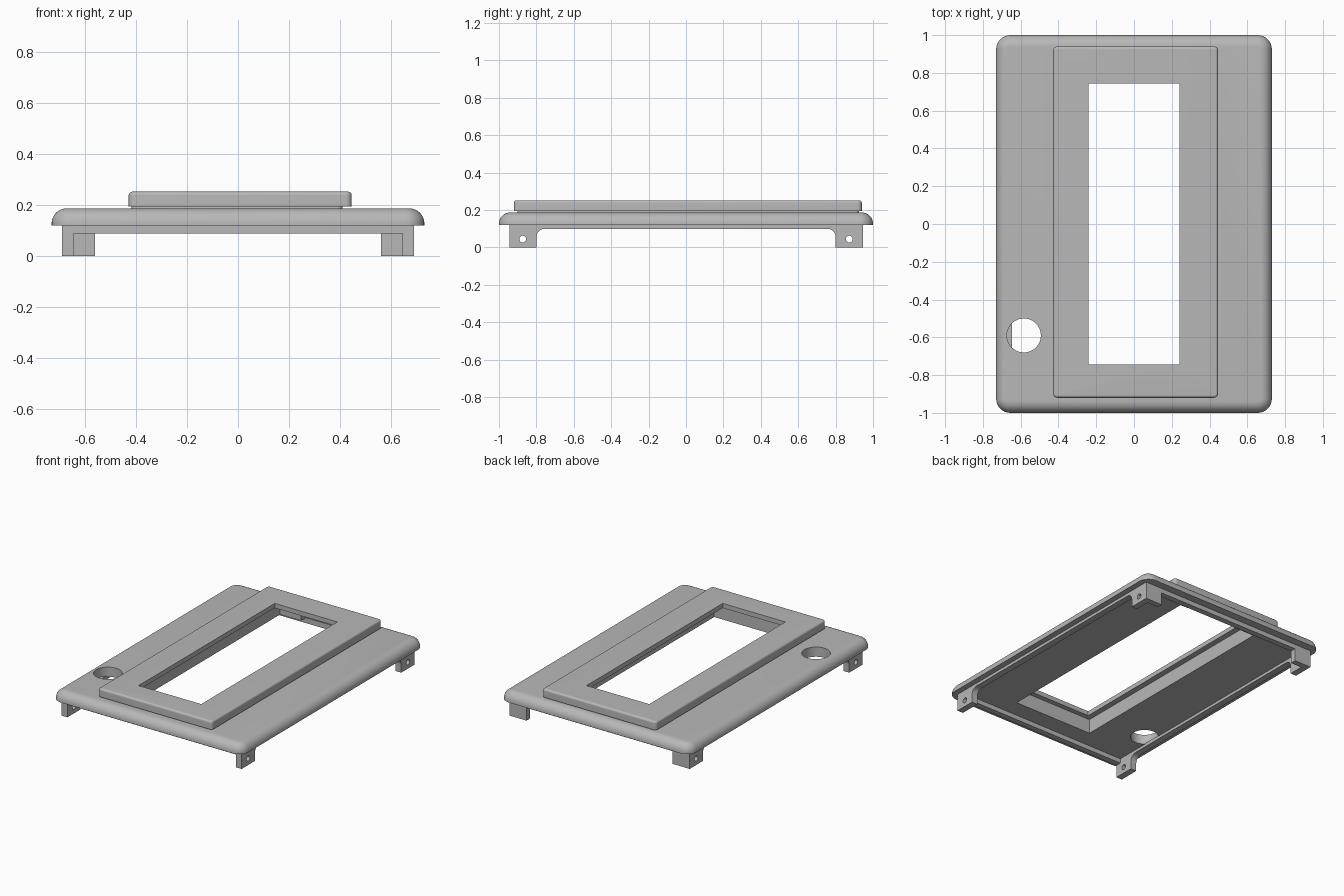
import bpy, bmesh
from math import sin, cos, pi, radians

cube = bpy.data.objects.get("Cube")
if cube:
    bpy.data.objects.remove(cube, do_unlink=True)

grey = bpy.data.materials.new("plain_grey")
grey.use_nodes = True
grey.diffuse_color = (0.48, 0.48, 0.48, 1)
grey.node_tree.nodes["Principled BSDF"].inputs["Base Color"].default_value = grey.diffuse_color


def finish(name, bm):
    bmesh.ops.recalc_face_normals(bm, faces=bm.faces)
    mesh = bpy.data.meshes.new(name)
    bm.to_mesh(mesh)
    bm.free()
    mesh.materials.append(grey)
    obj = bpy.data.objects.new(name, mesh)
    bpy.context.collection.objects.link(obj)
    return obj


def rounded_ring(bm, x0, x1, y0, y1, r, z, steps=8):
    """Rounded rectangle of vertices at height z."""
    corners = [(x1 - r, y1 - r), (x0 + r, y1 - r), (x0 + r, y0 + r), (x1 - r, y0 + r)]
    ring = []
    for q, (cx, cy) in enumerate(corners):
        for i in range(steps + 1):
            a = (q + i / steps) * pi / 2
            ring.append(bm.verts.new((cx + r * cos(a), cy + r * sin(a), z)))
    return ring


def slab(name, x, y, z, corner, top_round, steps=8):
    """Rounded slab with a quarter-round along its top edge."""
    bm = bmesh.new()
    rings = [rounded_ring(bm, *x, *y, corner, z[0])]
    for i in range(steps + 1):
        a = i / steps * pi / 2
        d = top_round * (1 - cos(a))
        height = z[1] - top_round * (1 - sin(a))
        rings.append(rounded_ring(bm, x[0] + d, x[1] - d, y[0] + d, y[1] - d, corner - d, height))
    n = len(rings[0])
    for low, high in zip(rings, rings[1:]):
        for i in range(n):
            j = (i + 1) % n
            bm.faces.new((low[i], low[j], high[j], high[i]))
    bm.faces.new(rings[0])
    bm.faces.new(rings[-1])
    return finish(name, bm)


def box(name, x, y, z):
    bm = bmesh.new()
    bmesh.ops.create_cube(bm, size=1)
    for v in bm.verts:
        v.co = [lo + (c + 0.5) * (hi - lo) for c, (lo, hi) in zip(v.co, (x, y, z))]
    return finish(name, bm)


def cylinder(name, centre, radius, depth, along_x=False):
    bm = bmesh.new()
    bmesh.ops.create_cone(bm, cap_ends=True, segments=40, radius1=radius, radius2=radius, depth=depth)
    for v in bm.verts:
        x, y, z = v.co
        px, py, pz = (z, y, -x) if along_x else (x, y, z)
        v.co = (centre[0] + px, centre[1] + py, centre[2] + pz)
    return finish(name, bm)


def cut(obj, cutters):
    """Subtract the cutters and remove them."""
    for c in cutters:
        mod = obj.modifiers.new("cut", "BOOLEAN")
        mod.operation = "DIFFERENCE"
        mod.solver = "EXACT"
        mod.object = c
    bpy.context.view_layer.update()
    deps = bpy.context.evaluated_depsgraph_get()
    mesh = bpy.data.meshes.new_from_object(obj.evaluated_get(deps))
    obj.modifiers.clear()
    obj.data = mesh
    for c in cutters:
        bpy.data.objects.remove(c, do_unlink=True)


def pocket_cutters():
    """Recess under the window, with a notch at the back."""
    return [box("pocket_cutter", (-0.28, 0.33), (-0.78, 0.86), (0.05, 0.22)),
            box("notch_cutter", (-0.12, 0.27), (0.8, 0.91), (0.05, 0.215))]


# Base plate with round hole
plate = slab("base_plate", (-0.73, 0.73), (-1, 1), (0.12, 0.187), 0.075, 0.06)
cut(plate, pocket_cutters() + [cylinder("round_hole_cutter", (-0.583, -0.59, 0.15), 0.09, 0.3)])

# Raised window frame standing on a thin foot
frame = slab("window_frame", (-0.428, 0.445), (-0.92, 0.94), (0.194, 0.252), 0.022, 0.014)
cut(frame, pocket_cutters() + [box("window_cutter", (-0.24, 0.24), (-0.745, 0.745), (0.1, 0.3))])
foot = slab("frame_foot", (-0.418, 0.41), (-0.9, 0.925), (0.18, 0.2), 0.02, 0.001)
cut(foot, pocket_cutters())

# Side walls: legs joined by a filleted strip, with a screw hole in each leg
fillet = [(0.755 + 0.045 * sin(a), 0.055 + 0.045 * cos(a))
          for a in (i / 8 * pi / 2 for i in range(9))]
half = fillet + [(0.8, 0), (0.945, 0), (0.945, 0.125)]
profile = half + [(-y, z) for y, z in reversed(half)]
walls = []
for side, label in ((1, "left"), (-1, "right")):
    bm = bmesh.new()
    face = bm.faces.new([bm.verts.new((side * 0.645, y, z)) for y, z in profile])
    ext = bmesh.ops.extrude_face_region(bm, geom=[face])
    for v in ext["geom"]:
        if isinstance(v, bmesh.types.BMVert):
            v.co.x = side * 0.69
    wall = finish(label + "_wall_and_legs", bm)
    cut(wall, [cylinder("screw_hole_cutter", (side * 0.667, y, 0.045), 0.018, 0.2, True)
               for y in (-0.873, 0.873)])
    walls.append(wall)
    # Return that turns each back leg into an angle bracket
    box(label + "_back_leg_return", sorted((side * 0.56, side * 0.65)), (0.905, 0.945), (0, 0.1))

# Rim strips under the front and back edges
box("front_rim", (-0.65, 0.65), (-0.945, -0.905), (0.088, 0.125))
box("back_rim", (-0.65, 0.65), (0.905, 0.945), (0.088, 0.125))

# Smooth the rounded edges
bpy.ops.object.select_all(action="DESELECT")
for obj in [plate, frame, foot] + walls:
    obj.select_set(True)
bpy.context.view_layer.objects.active = plate
bpy.ops.object.shade_smooth_by_angle(angle=radians(30))
